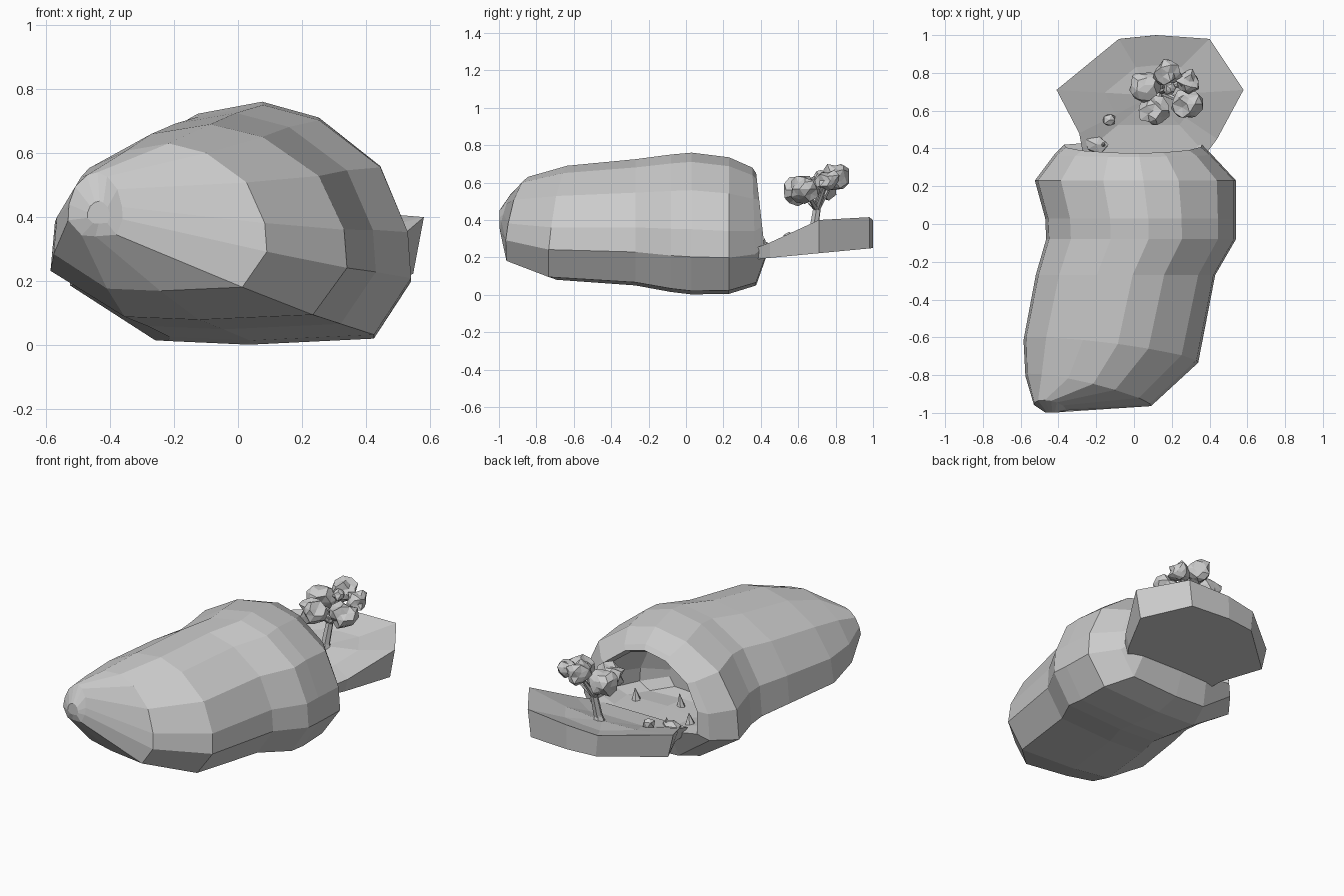
import bpy, bmesh, math, random
from mathutils import Vector, Matrix

if "Cube" in bpy.data.objects:
    bpy.data.objects.remove(bpy.data.objects["Cube"])

random.seed(4)


def finish(name, bm):
    bmesh.ops.recalc_face_normals(bm, faces=bm.faces[:])
    mesh = bpy.data.meshes.new(name)
    bm.to_mesh(mesh)
    bm.free()
    ob = bpy.data.objects.new(name, mesh)
    bpy.context.collection.objects.link(ob)
    return ob


def loft(name, rings):
    """Skin a list of equal-length point rings and cap both ends."""
    bm = bmesh.new()
    rows = [[bm.verts.new(p) for p in r] for r in rings]
    n = len(rows[0])
    for a, b in zip(rows, rows[1:]):
        for i in range(n):
            j = (i + 1) % n
            bm.faces.new((a[i], a[j], b[j], b[i]))
    bm.faces.new(rows[0])
    bm.faces.new(rows[-1])
    return finish(name, bm)


# Cave cross-section: flat base, domed top
PROFILE = [(-.5, -.97), (0, -1), (.77, -.95), (1, -.47), (.98, -.08), (.81, .47),
           (.43, .87), (.08, 1), (-.32, .9), (-.74, .55), (-.97, 0), (-1, -.5)]


def section(y, x0, x1, z0, z1, kx=0, kz=0, floor=None):
    cx, cz = (x0 + x1) / 2, (z0 + z1) / 2
    hx, hz = (x1 - x0) / 2, (z1 - z0) / 2
    pts = []
    for u, v in PROFILE:
        z = cz + v * hz
        if floor is not None:
            z = max(z, floor + .012 * math.sin(u * 7 + y * 9))
        pts.append((cx + u * hx, y + kx * u + kz * v, z))
    return pts


# Cave shell: stations from closed nose to open mouth, then back inside
stations = [
    (-.998, -.47, -.40, .38, .45, 0, 0),
    (-.96, -.53, -.36, .34, .54, -.015, .025),
    (-.87, -.575, .09, .17, .63, -.08, .03),
    (-.66, -.585, .34, .08, .69, -.06, .03),
    (-.27, -.52, .43, .05, .725, 0, 0),
    (-.08, -.465, .54, .015, .75, 0, 0),
    (.03, -.47, .54, .002, .76, 0, 0),
    (.23, -.525, .54, .005, .735, 0, 0),
    (.365, -.42, .41, .05, .68, 0, -.01),
]
# Cavity: a shallow rounded pocket behind the mouth
cavity = [
    (.405, -.37, .36, .12, .65, 0, -.03),
    (.33, -.33, .34, .14, .62, 0, 0),
    (.18, -.36, .36, .13, .62, 0, 0),
    (.04, -.31, .29, .15, .57, 0, 0),
    (-.04, -.17, .14, .24, .46, 0, 0),
]
loft("cave_shell", [section(*s) for s in stations] + [section(*s, floor=.225) for s in cavity])

# Ledge outside the mouth: raised rim, sunken middle, flat underside
RIM = [(-.27, .37, .25), (-.29, .48, .29), (-.41, .71, .37), (-.08, .98, .38), (.12, 1.0, .4),
       (.4, .98, .415), (.58, .71, .40), (.44, .45, .28), (.38, .37, .25)]
bm = bmesh.new()
hub = Vector((.1, .68, .31))
top = [bm.verts.new(p) for p in RIM]
mid = [bm.verts.new(hub + (Vector(p) - hub) * .5 + Vector((0, 0, -.015))) for p in RIM]
low = [bm.verts.new((hub.x + (x - hub.x) * .93, y, .19 + (y - .37) * .095)) for x, y, z in RIM]
centre = bm.verts.new(hub)
for i in range(len(RIM)):
    j = (i + 1) % len(RIM)
    bm.faces.new((top[i], low[i], low[j], top[j]))
    bm.faces.new((top[i], top[j], mid[j], mid[i]))
    bm.faces.new((mid[i], mid[j], centre))
bm.faces.new(low)
finish("entrance_ledge", bm)


def limb(name, a, b, r0, r1):
    a, b = Vector(a), Vector(b)
    d = b - a
    bm = bmesh.new()
    m = Matrix.Translation((a + b) / 2) @ d.to_track_quat('Z', 'Y').to_matrix().to_4x4()
    bmesh.ops.create_cone(bm, cap_ends=True, segments=6, radius1=r0, radius2=r1,
                          depth=d.length, matrix=m)
    return finish(name, bm)


def lump(name, pos, size, jitter, detail):
    bm = bmesh.new()
    bmesh.ops.create_icosphere(bm, subdivisions=detail, radius=1)
    for v in bm.verts:
        v.co *= 1 + random.uniform(-jitter, jitter)
        v.co = Vector(pos) + Vector(c * s for c, s in zip(v.co, size))
    return finish(name, bm)


# Tree trunk, branches and ring of leaf clumps
fork = (.14, .70, .46)
limb("tree_root_flare", (.12, .68, .28), (.125, .68, .34), .045, .024)
limb("tree_trunk", (.125, .68, .33), fork, .026, .022)
leaves = [(.055, .735, .575, .08), (.18, .80, .63, .073), (.29, .755, .61, .062),
          (.28, .635, .565, .075), (.10, .60, .56, .078), (.19, .72, .63, .035)]
for i, (x, y, z, r) in enumerate(leaves):
    limb(f"branch_{i}", fork, (x, y, z), .018, .008)
    lump(f"leaf_clump_{i}", (x, y, z), (r, r, r * .9), .25, 2)

# Loose stones and floor spikes
lump("stone_outside", (-.13, .55, .305), (.035, .035, .035), .15, 1)
lump("stone_mouth", (-.2, .42, .25), (.07, .05, .04), .2, 1)
for i, (x, y, h, r) in enumerate([(-.17, .42, .08, .035), (-.24, .3, .08, .04),
                                  (-.05, .12, .08, .03), (.2, .2, .08, .035)]):
    limb(f"floor_spike_{i}", (x, y, .21), (x + .01, y, .22 + h), r, .002)
